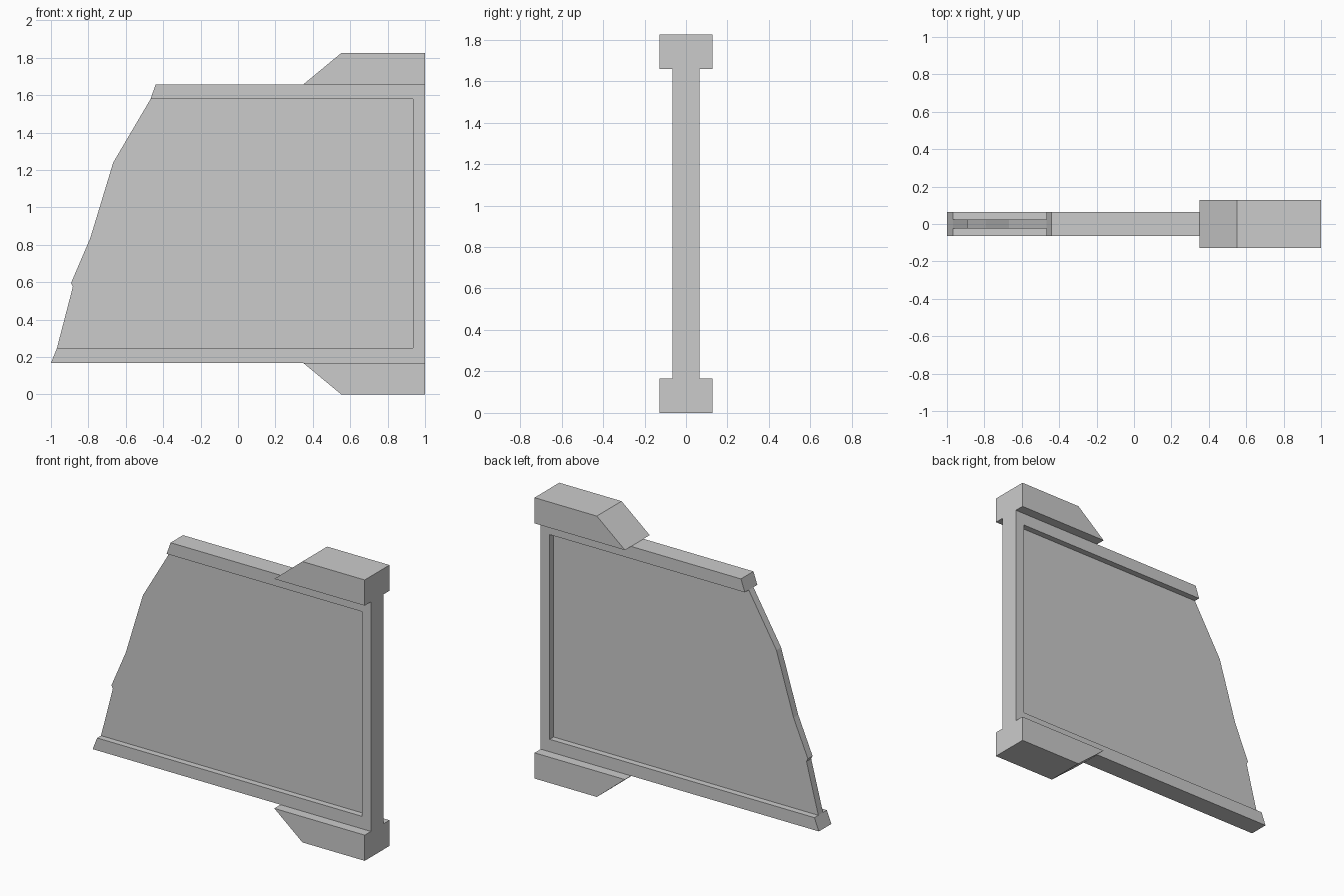
import bpy, bmesh

if "Cube" in bpy.data.objects:
    bpy.data.objects.remove(bpy.data.objects["Cube"])

MID_Z = 0.9125  # height of the mirror plane between the two blocks


def prism(name, outline, half_depth):
    """Extrude an x-z outline symmetrically along y."""
    bm = bmesh.new()
    face = bm.faces.new([bm.verts.new((x, -half_depth, z)) for x, z in outline])
    ext = bmesh.ops.extrude_face_region(bm, geom=[face])
    verts = [g for g in ext["geom"] if isinstance(g, bmesh.types.BMVert)]
    bmesh.ops.translate(bm, verts=verts, vec=(0, 2 * half_depth, 0))
    bmesh.ops.recalc_face_normals(bm, faces=bm.faces)
    mesh = bpy.data.meshes.new(name)
    bm.to_mesh(mesh)
    bm.free()
    obj = bpy.data.objects.new(name, mesh)
    bpy.context.collection.objects.link(obj)
    return obj


# C-shaped frame: bottom rail, right post, top rail
prism("frame", [(-1, 0.167), (1, 0.167), (1, 1.658), (-0.44, 1.658),
                (-0.468, 1.578), (0.935, 1.578), (0.935, 0.248), (-0.968, 0.248)], 0.064)

# Thin recessed panel with a broken left edge
prism("panel", [(-0.968, 0.248), (0.935, 0.248), (0.935, 1.578), (-0.468, 1.578),
                (-0.667, 1.24), (-0.79, 0.835), (-0.893, 0.595), (-0.883, 0.575)], 0.024)

# Wide chamfered end blocks, mirrored top and bottom
block = [(0.35, 0.167), (0.552, 0), (1, 0), (1, 0.167)]
prism("lower_block", block, 0.127)
prism("upper_block", [(x, 2 * MID_Z - z) for x, z in block], 0.127)
